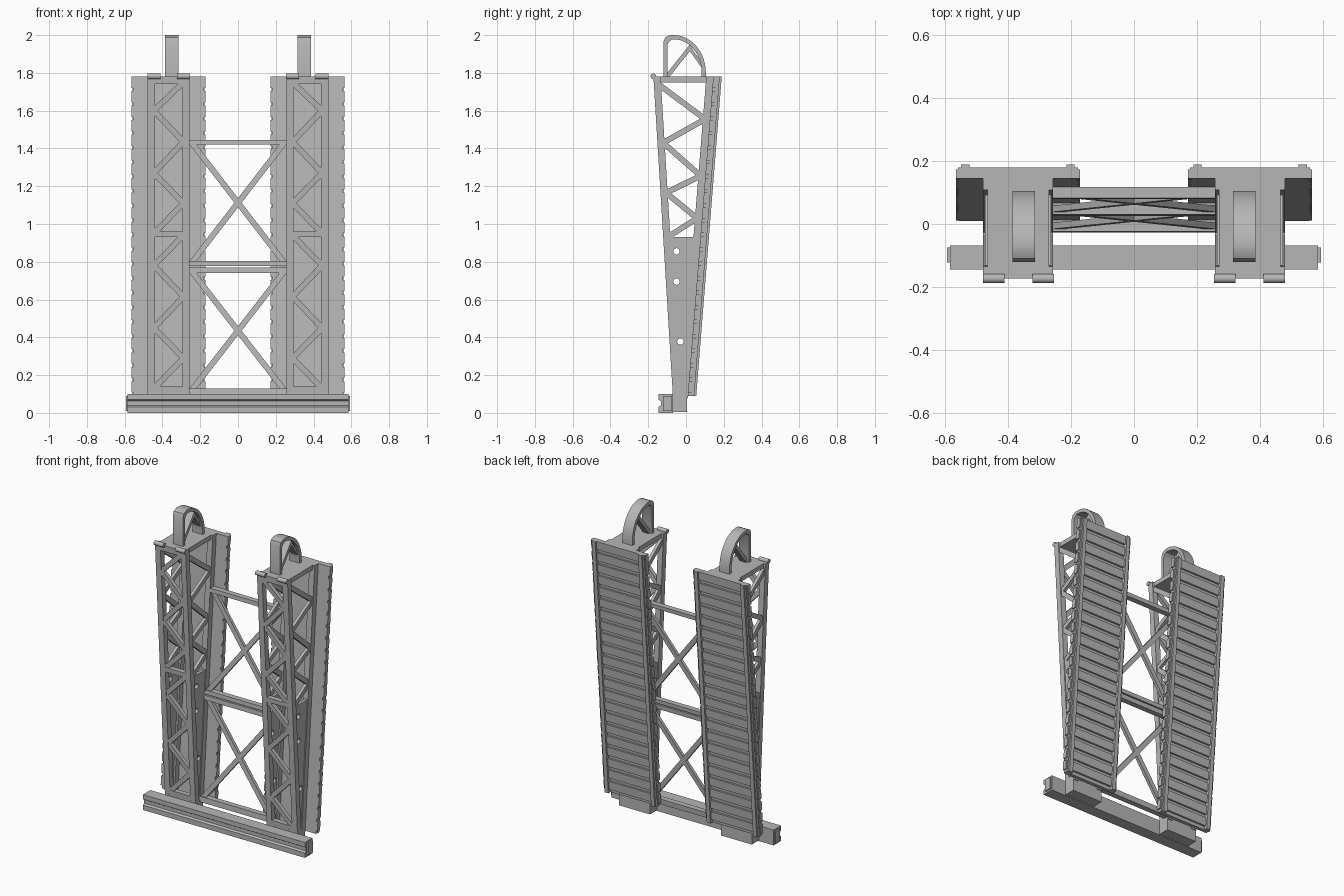
import bpy, bmesh, math

cube = bpy.data.objects.get("Cube")
if cube:
    bpy.data.objects.remove(cube)

grey = bpy.data.materials.new("light grey")
grey.use_nodes = True
grey.diffuse_color = (0.47, 0.47, 0.47, 1)
grey.node_tree.nodes["Principled BSDF"].inputs["Base Color"].default_value = grey.diffuse_color

BACK = 0.08      # lean of the ramp side
FRONT = -0.061   # lean of the front truss
TOP = 1.78
MID = 0.368      # tower centre line
IN0, IN1, OUT0, OUT1 = 0.257, 0.294, 0.44, 0.478   # tower leg edges in x


def back_y(z):
    return 0.002 + BACK * z


def front_y(z):
    return -0.064 + FRONT * z


def make(name, prisms, mirror=True, smooth=False):
    """Each prism is (outline, axis, start, end, lean): leaning shifts y with height."""
    bm = bmesh.new()
    for outline, axis, start, end, lean in prisms:
        rings = []
        for d in (start, end):
            ring = []
            for a, b in outline:
                x, y, z = (d, a, b) if axis == "x" else (a, d, b)
                ring.append(bm.verts.new((x, y + lean * z, z)))
            rings.append(ring)
        n = len(outline)
        bm.faces.new(rings[0])
        bm.faces.new(rings[1][::-1])
        for i in range(n):
            j = (i + 1) % n
            bm.faces.new((rings[0][i], rings[1][i], rings[1][j], rings[0][j]))
    bmesh.ops.recalc_face_normals(bm, faces=bm.faces)
    mesh = bpy.data.meshes.new(name)
    bm.to_mesh(mesh)
    bm.free()
    mesh.materials.append(grey)
    obj = bpy.data.objects.new(name, mesh)
    bpy.context.collection.objects.link(obj)
    if smooth:
        bpy.ops.object.select_all(action="DESELECT")
        obj.select_set(True)
        bpy.context.view_layer.objects.active = obj
        bpy.ops.object.shade_smooth_by_angle(angle=math.radians(35))
    if mirror:
        obj.modifiers.new("Mirror", "MIRROR").use_mirror_merge = False
    return obj


def rect(a0, a1, b0, b1):
    return [(a0, b0), (a1, b0), (a1, b1), (a0, b1)]


def box(x0, x1, y0, y1, z0, z1, lean=0.0):
    return (rect(x0, x1, z0, z1), "y", y0, y1, lean)


def strip(p, q, width):
    """Outline of a straight bar between two points."""
    dx, dz = q[0] - p[0], q[1] - p[1]
    s = width / 2 / math.hypot(dx, dz)
    nx, nz = -dz * s, dx * s
    return [(p[0] + nx, p[1] + nz), (q[0] + nx, q[1] + nz),
            (q[0] - nx, q[1] - nz), (p[0] - nx, p[1] - nz)]


def disc(a, b, r, n=16):
    return [(a + r * math.cos(math.tau * i / n), b + r * math.sin(math.tau * i / n)) for i in range(n)]


# Tower legs
make("front_legs", [box(a, b, -0.064, -0.026, 0.08, TOP, FRONT) for a, b in ((IN0, IN1), (OUT0, OUT1))])
make("back_legs", [box(a, b, -0.035, 0.004, 0.08, TOP, BACK) for a, b in ((IN0, IN1), (OUT0, OUT1))])

# Front truss: rails and zigzag
rails = [box(IN0, OUT1, -0.064, -0.03, a, b, FRONT) for a, b in ((0.08, 0.14), (0.93, 0.96), (1.74, TOP))]
for levels in ((1.75, 1.60, 1.435, 1.27, 1.11, 0.95), (0.94, 0.78, 0.615, 0.45, 0.29, 0.13)):
    nodes = [(IN1 - 0.005 if i % 2 == 0 else OUT0 + 0.005, z) for i, z in enumerate(levels)]
    rails += [(strip(p, q, 0.03), "y", -0.062, -0.036, FRONT) for p, q in zip(nodes, nodes[1:])]
make("front_truss", rails)

# Side truss on both faces of each tower
levels = (1.735, 1.555, 1.43, 1.255, 1.165, 1.03, 0.935)
nodes = [(front_y(z) + 0.03 if i % 2 == 0 else back_y(z) - 0.025, z) for i, z in enumerate(levels)]
sides = ((IN0 + 0.006, IN0 + 0.026), (OUT1 - 0.026, OUT1 - 0.006))
make("side_truss", [(strip(p, q, 0.03), "x", a, b, 0) for a, b in sides for p, q in zip(nodes, nodes[1:])])

# Solid lower side plates with round holes
wedge = [(front_y(0.08) + 0.01, 0.08), (back_y(0.08) - 0.01, 0.08),
         (back_y(0.93) - 0.01, 0.93), (front_y(0.93) + 0.01, 0.93)]
holes = make("hole_cutter", [(disc(y, z, 0.017), "x", 0.2, 0.55, 0)
                             for y, z in ((-0.05, 0.855), (-0.05, 0.695), (-0.03, 0.378))], mirror=False)
holes.hide_render = True
holes.hide_viewport = True
plates = make("side_plates", [(wedge, "x", a, b, 0) for a, b in sides], mirror=False)
cut = plates.modifiers.new("Holes", "BOOLEAN")
cut.operation = "DIFFERENCE"
cut.solver = "EXACT"
cut.object = holes
plates.modifiers.new("Mirror", "MIRROR").use_mirror_merge = False

# Feet and tower caps
make("feet", [box(IN0, OUT1, -0.071, 0.005, 0.005, 0.11)])
make("top_caps", [box(IN0 + 0.013, OUT1 - 0.013, -0.168, 0.15, 1.75, TOP),
                  box(IN0, OUT1, 0.11, 0.15, 1.75, TOP)])
make("hinge_pins", [(disc(-0.173, 1.782, 0.0145), "x", a, b, 0) for a, b in ((0.254, 0.322), (0.41, 0.478))],
     smooth=True)

# Ramp decks: plate, edge teeth, rails and slats
HALF = 0.197
make("ramp_decks", [box(MID - 0.188, MID + 0.188, 0.002, 0.024, 0.09, TOP, BACK)])
COUNT = 22
pitch = (TOP - 0.09) / COUNT
teeth, slats = [], []
for i in range(COUNT):
    z = 0.09 + i * pitch
    for s in (-1, 1):
        x0, x1 = sorted((MID + s * 0.18, MID + s * HALF))
        teeth.append(box(x0, x1, 0.002, 0.03, z + 0.018, z + pitch, BACK))
    slats.append(box(MID - 0.16, MID + 0.16, 0.02, 0.036, z + 0.022, z + pitch, BACK))
make("ramp_teeth", teeth)
make("ramp_slats", slats)
rails = []
for s in (-1, 1):
    rails.append(box(MID + s * 0.167 - 0.013, MID + s * 0.167 + 0.013, 0.02, 0.047, 0.09, TOP, BACK))
    x0, x1 = sorted((MID + s * 0.16, MID + s * 0.19))
    rails.append(box(x0, x1, 0.02, 0.036, 0.09, TOP, BACK))
make("ramp_rails", rails)

# Arched guides on the tower caps
R = 12


def arch(inset):
    pts = [(-0.12 + inset, 1.775), (-0.12 + inset, 1.962 - inset / 2),
           (-0.11 + inset, 1.988 - inset), (-0.085 + inset / 2, 2.0 - inset)]
    for i in range(R + 1):
        t = math.pi / 2 * (1 - i / R)
        pts.append((-0.065 + (0.17 - inset) * math.cos(t), 1.80 + (0.2 - inset) * math.sin(t)))
    return pts + [(0.105 - inset, 1.775)]


make("arch_guides", [(arch(0) + arch(0.022)[::-1], "x", 0.314, 0.386, 0)], smooth=True)
make("arch_struts", [(strip((-0.105, 1.775), (0.03, 1.945), 0.022), "x", 0.328, 0.372, 0),
                     (strip((0.02, 1.93), (0.09, 1.83), 0.016), "x", 0.328, 0.372, 0)])

# Cross bracing between the towers
make("cross_bars", [box(-0.262, 0.262, -0.034, 0.002, a, b, BACK)
                    for a, b in ((0.095, 0.13), (0.74, 0.77), (0.777, 0.803), (1.42, 1.446))], mirror=False)
braces = []
for low, high in ((0.12, 0.75), (0.795, 1.43)):
    for s in (-1, 1):
        braces.append((strip((-0.245 * s, low), (0.245 * s, high), 0.03), "y", -0.026, -0.006, BACK))
make("cross_braces", braces, mirror=False)

# Base beam with a grooved front
profile = [(-0.068, 0), (-0.145, 0), (-0.145, 0.032), (-0.132, 0.04), (-0.132, 0.062),
           (-0.145, 0.07), (-0.145, 0.1), (-0.068, 0.1)]
make("base_beam", [(profile, "x", -0.584, 0.584, 0),
                   box(-0.593, 0.593, -0.122, -0.075, 0.01, 0.09)], mirror=False)
